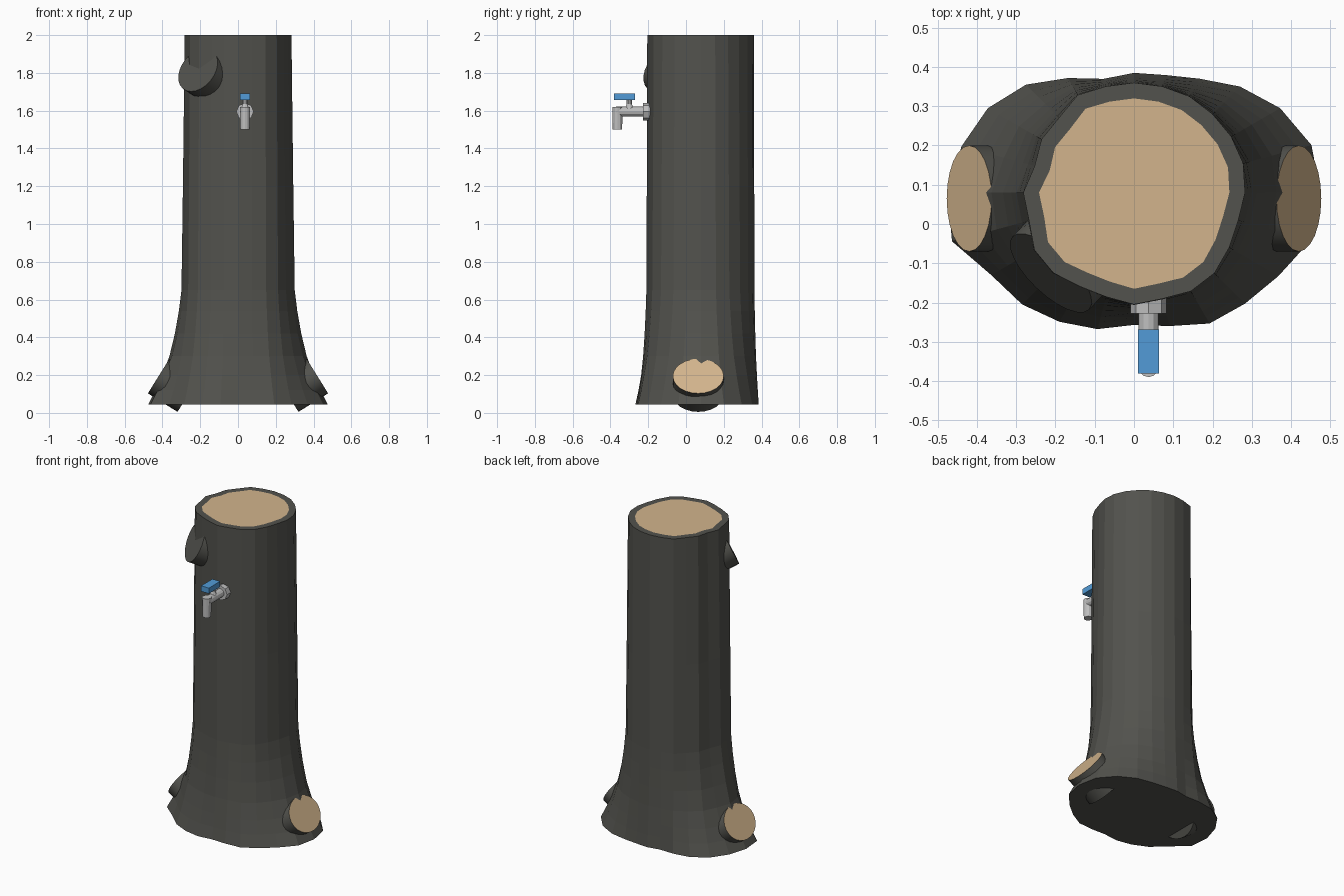
import bpy
import bmesh
from math import cos, sin, radians
from mathutils import Vector, Matrix

cube = bpy.data.objects.get("Cube")
if cube:
    bpy.data.objects.remove(cube, do_unlink=True)


def material(name, rgb):
    m = bpy.data.materials.new(name)
    m.use_nodes = True
    m.diffuse_color = (*rgb, 1)
    bsdf = next(n for n in m.node_tree.nodes if n.type == "BSDF_PRINCIPLED")
    bsdf.inputs["Base Color"].default_value = (*rgb, 1)
    return m


BARK = material("dark bark", (0.085, 0.085, 0.075))
WOOD = material("cut wood", (0.645, 0.456, 0.262))
STEEL = material("tap steel", (0.52, 0.52, 0.52))
BLUE = material("blue handle", (0.085, 0.33, 0.68))


def finish(name, bm, mats, smooth=False):
    bmesh.ops.recalc_face_normals(bm, faces=bm.faces)
    mesh = bpy.data.meshes.new(name)
    bm.to_mesh(mesh)
    bm.free()
    for m in mats:
        mesh.materials.append(m)
    obj = bpy.data.objects.new(name, mesh)
    bpy.context.collection.objects.link(obj)
    if smooth:
        bpy.ops.object.select_all(action="DESELECT")
        obj.select_set(True)
        bpy.context.view_layer.objects.active = obj
        bpy.ops.object.shade_smooth_by_angle(angle=radians(35))
    return obj


# Trunk: uneven outline at the sawn top flares into a wide oval foot
CENTRE_Y = 0.08
TOP = [.283, .288, .286, .283, .283, .28, .28, .28, .287, .27, .272, .262,
       .282, .277, .293, .29, .276, .275, .285, .28, .29, .29, .28, .275]
FOOT = [.475, .468, .43, .382, .335, .31, .305, .30, .337, .389, .43, .455,
        .475, .48, .42, .403, .38, .36, .337, .352, .385, .40, .425, .467]
FLARE = [(.045, 1), (.12, .8), (.2, .62), (.3, .42), (.42, .27),
         (.54, .16), (.65, .09), (1.2, .05), (2, 0)]


def outline(bm, radii, z):
    step = radians(360 / len(radii))
    return [bm.verts.new((r * cos(i * step), CENTRE_Y + r * sin(i * step), z))
            for i, r in enumerate(radii)]


def bridge(bm, a, b):
    for i in range(len(a)):
        j = (i + 1) % len(a)
        bm.faces.new((a[i], a[j], b[j], b[i]))


bm = bmesh.new()
rings = [outline(bm, [t + (f - t) * k for t, f in zip(TOP, FOOT)], z)
         for z, k in FLARE]
rings.append(outline(bm, [r - .04 for r in TOP], 2))
for a, b in zip(rings, rings[1:]):
    bridge(bm, a, b)
bm.faces.new(list(reversed(rings[0])))
bm.faces.new(rings[-1]).material_index = 1
finish("trunk", bm, [BARK, WOOD])


# Sawn limb stubs: oval cylinders ending in an angled cut
def stub(name, cut, normal, wide, tall, length, cut_mat):
    n = Vector(normal).normalized()
    side = Vector((0, 0, 1)).cross(n).normalized()
    up = n.cross(side)
    frame = Matrix((side, up, n)).transposed().to_4x4()
    bm = bmesh.new()
    bmesh.ops.create_cone(bm, cap_ends=True, segments=24, radius1=1, radius2=1,
                          depth=length)
    for v in bm.verts:
        v.co.x *= wide
        v.co.y *= tall
        v.co.z -= length / 2
    for f in bm.faces:
        f.material_index = int(f.calc_center_median().z > -.001)
    bm.transform(Matrix.Translation(cut) @ frame)
    finish(name, bm, [BARK, cut_mat], smooth=True)


for name, s in (("left_root_stub", 1), ("right_root_stub", -1)):
    stub(name, (s * .42, .065, .195), (s * .85, 0, .53), .135, .108, .185, WOOD)
stub("upper_branch_stub", (-.212, -.125, 1.815), (-.62, -.65, .42),
     .135, .125, .2, BARK)


# Tap: flange, pipe, downward spout, stem and handle
TAP_X = .037


def rod(name, start, end, r1, r2, sides):
    a, b = Vector((TAP_X, *start)), Vector((TAP_X, *end))
    d = b - a
    bm = bmesh.new()
    bmesh.ops.create_cone(bm, cap_ends=True, segments=sides, radius1=r1,
                          radius2=r2, depth=d.length)
    bm.transform(Matrix.Translation((a + b) / 2)
                 @ d.to_track_quat("Z", "Y").to_matrix().to_4x4())
    finish(name, bm, [STEEL])


rod("tap_flange", (-.18, 1.595), (-.228, 1.595), .046, .046, 8)
rod("tap_pipe", (-.2, 1.595), (-.37, 1.595), .026, .026, 12)
rod("tap_spout", (-.363, 1.62), (-.363, 1.5), .027, .025, 12)
rod("tap_collar", (-.3, 1.61), (-.3, 1.635), .022, .014, 10)
rod("tap_stem", (-.3, 1.63), (-.3, 1.665), .014, .014, 10)

bm = bmesh.new()
bmesh.ops.create_cube(bm, size=1)
bm.transform(Matrix.Translation((TAP_X, -.325, 1.673))
             @ Matrix.Diagonal((.054, .112, .035, 1)))
finish("tap_handle", bm, [BLUE])
